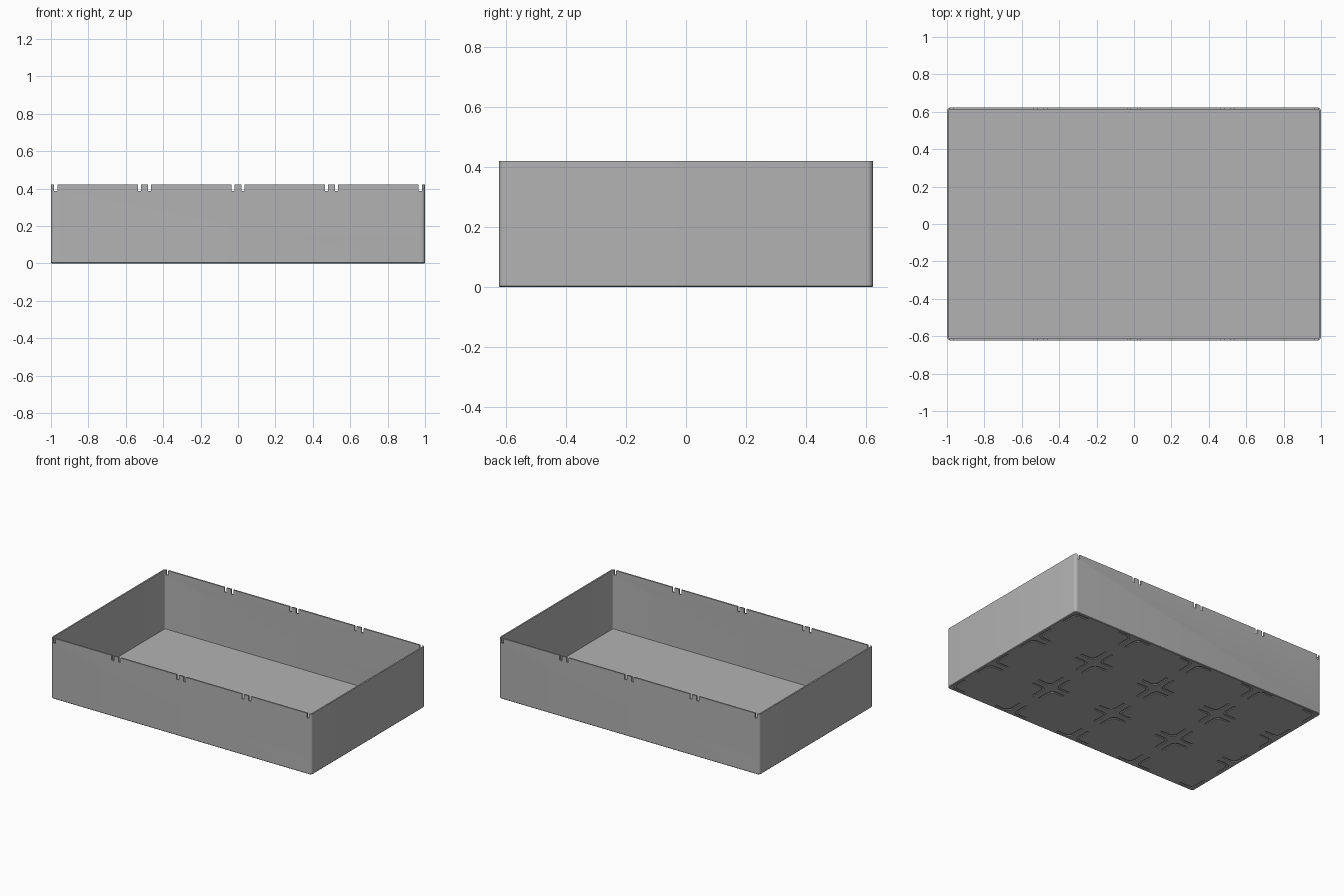
import bpy, bmesh, math
from mathutils import Vector

cube = bpy.data.objects.get("Cube")
if cube:
    bpy.data.objects.remove(cube, do_unlink=True)

HX, HY, HZ = 1.0, 0.623, 0.421      # half width, half depth, height
WALL, FLOOR, RADIUS = 0.01, 0.012, 0.02
CELL_X, CELL_Y = 2 * HX / 4, 2 * HY / 3
OFFSET = 0.026                      # distance of slots and grooves from cell lines

grey = bpy.data.materials.new("plain grey")
grey.use_nodes = True
colour = (0.45, 0.45, 0.45, 1)
grey.diffuse_color = colour
grey.node_tree.nodes["Principled BSDF"].inputs["Base Color"].default_value = colour


def make_object(name, bm):
    bmesh.ops.recalc_face_normals(bm, faces=bm.faces)
    mesh = bpy.data.meshes.new(name)
    bm.to_mesh(mesh)
    bm.free()
    mesh.materials.append(grey)
    obj = bpy.data.objects.new(name, mesh)
    bpy.context.collection.objects.link(obj)
    return obj


def ring(bm, inset, z):
    """Rounded rectangle of vertices, inset from the outer wall."""
    r = RADIUS - inset
    verts = []
    for k, (sx, sy) in enumerate([(1, 1), (-1, 1), (-1, -1), (1, -1)]):
        for i in range(7):
            a = (k + i / 6) * math.pi / 2
            verts.append(bm.verts.new((sx * (HX - RADIUS) + r * math.cos(a),
                                       sy * (HY - RADIUS) + r * math.sin(a), z)))
    return verts


def bridge(bm, a, b):
    for i in range(len(a)):
        j = (i + 1) % len(a)
        bm.faces.new((a[i], a[j], b[j], b[i]))


def add_box(bm, centre, size):
    made = bmesh.ops.create_cube(bm, size=1)["verts"]
    for v in made:
        v.co = Vector(c + p * s for c, p, s in zip(centre, v.co, size))


def add_groove(bm, nx, ny, sx, sy):
    """Rounded L-shaped channel in one corner of a cell."""
    arm_x, arm_y, bend, half = 0.1, 0.12, 0.035, 0.007

    def edge(d):
        pts = [(arm_x, d)]
        for i in range(6):
            a = math.pi * (1.5 - i / 10)
            pts.append((bend + (bend - d) * math.cos(a), bend + (bend - d) * math.sin(a)))
        return pts + [(d, arm_y)]

    outline = edge(-half) + edge(half)[::-1]
    verts = [bm.verts.new((nx + sx * (OFFSET + x), ny + sy * (OFFSET + y), -0.01))
             for x, y in outline]
    n = len(verts) // 2
    faces = [bm.faces.new((verts[i], verts[i + 1], verts[-i - 2], verts[-i - 1]))
             for i in range(n - 1)]
    top = bmesh.ops.extrude_face_region(bm, geom=faces, use_keep_orig=True)["geom"]
    for v in top:
        if isinstance(v, bmesh.types.BMVert):
            v.co.z = 0.005


# Open tray shell: floor, bevelled foot, outer walls, rim, inner walls
bm = bmesh.new()
rings = [ring(bm, 0.004, 0), ring(bm, 0, 0.004), ring(bm, 0, HZ),
         ring(bm, WALL, HZ), ring(bm, WALL, FLOOR)]
for lower, upper in zip(rings, rings[1:]):
    bridge(bm, lower, upper)
bm.faces.new(rings[0])
bm.faces.new(rings[-1])
tray = make_object("tray", bm)

# Cutter: rim slots in the long walls and corner grooves under each cell
bm = bmesh.new()
for i in range(5):
    nx = -HX + i * CELL_X
    for sx in (-1, 1):
        x = nx + sx * OFFSET
        if abs(x) > HX:
            continue
        for side in (-1, 1):
            add_box(bm, (x, side * HY, HZ), (0.017, 0.06, 0.066))
        for j in range(4):
            ny = -HY + j * CELL_Y
            for sy in (-1, 1):
                if abs(ny + sy * OFFSET) < HY:
                    add_groove(bm, nx, ny, sx, sy)
cutter = make_object("slot_cutter", bm)
cutter.hide_render = True
cutter.hide_viewport = True

# Apply the cut, then drop the helper
cut = tray.modifiers.new("slots", "BOOLEAN")
cut.operation = "DIFFERENCE"
cut.solver = "EXACT"
cut.object = cutter
bpy.context.view_layer.update()
result = bpy.data.meshes.new_from_object(
    tray.evaluated_get(bpy.context.evaluated_depsgraph_get()))
tray.modifiers.clear()
tray.data = result
bpy.data.objects.remove(cutter, do_unlink=True)

# Smooth rounded corners, crisp edges
bpy.ops.object.select_all(action="DESELECT")
tray.select_set(True)
bpy.context.view_layer.objects.active = tray
bpy.ops.object.shade_smooth_by_angle(angle=math.radians(30))
